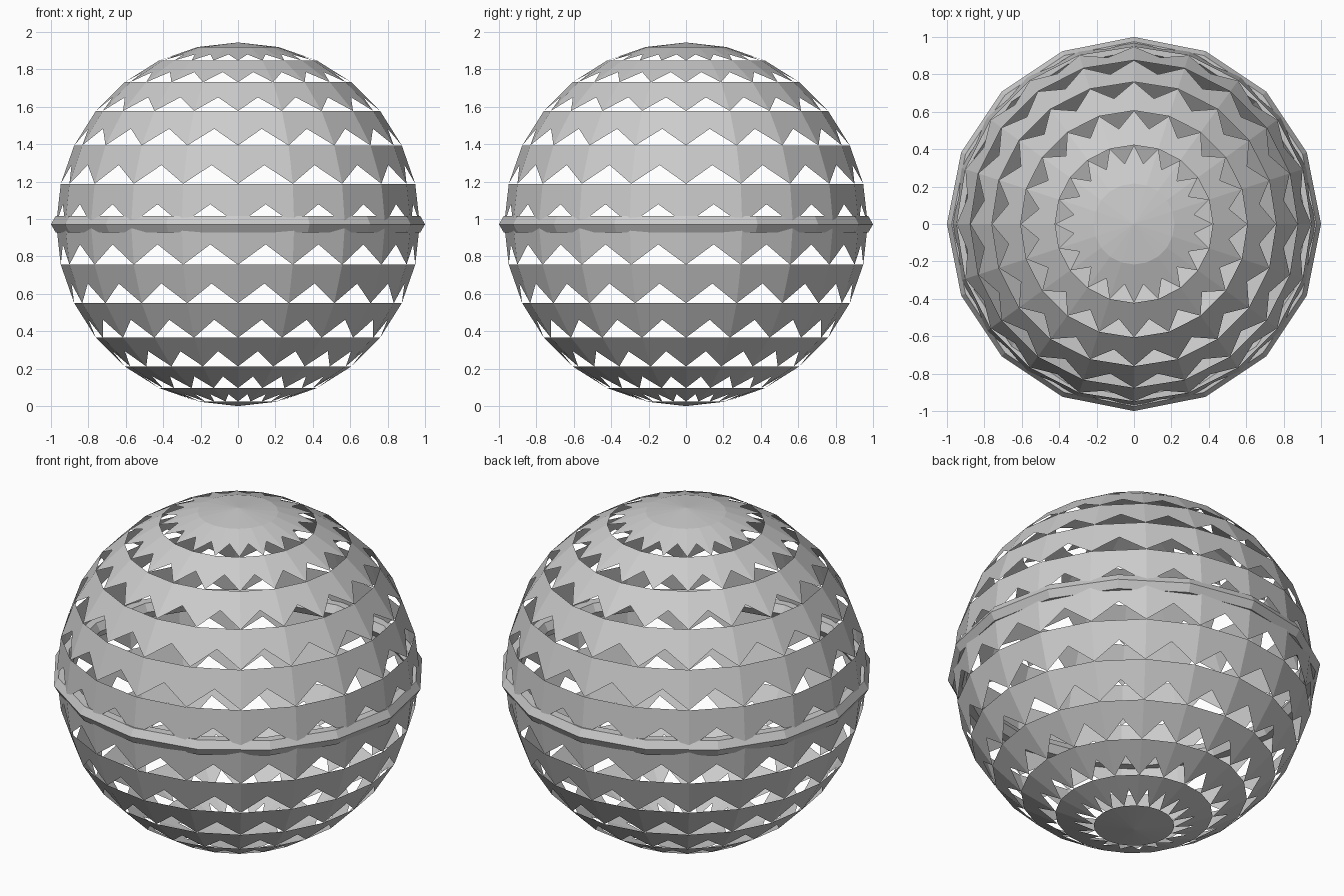
import bpy
import bmesh
from math import pi

RADIUS = 0.972
SEGMENTS = 20
RINGS = 14

cube = bpy.data.objects.get("Cube")
if cube:
    bpy.data.objects.remove(cube, do_unlink=True)

grey = bpy.data.materials.new("light_grey")
grey.use_nodes = True
colour = (0.6, 0.6, 0.6, 1)
grey.diffuse_color = colour
grey.node_tree.nodes["Principled BSDF"].inputs["Base Color"].default_value = colour

# Shell: every quad is split at its centre and loses its lower triangle
bm = bmesh.new()
bmesh.ops.create_uvsphere(bm, u_segments=SEGMENTS, v_segments=RINGS, radius=RADIUS)
quads = [f for f in bm.faces if len(f.verts) == 4]
poked = bmesh.ops.poke(bm, faces=quads)


def is_lower(face):
    corners = sorted(v.co.z for v in face.verts)
    return corners[1] - corners[0] < 0.001


# Lower triangles have a level base with the centre point above it
holes = [f for f in poked["faces"] if is_lower(f)]
bmesh.ops.delete(bm, geom=holes, context="FACES")
mesh = bpy.data.meshes.new("toothed_shell")
bm.to_mesh(mesh)
bm.free()
shell = bpy.data.objects.new("toothed_shell", mesh)
bpy.context.collection.objects.link(shell)
shell.location.z = RADIUS
mesh.materials.append(grey)

# Equator ring: a coarse six-sided hoop
bpy.ops.mesh.primitive_torus_add(
    major_segments=16, minor_segments=6, major_radius=0.95, minor_radius=0.05,
    location=(0, 0, RADIUS))
ring = bpy.context.object
ring.name = "equator_ring"
ring.data.materials.append(grey)
